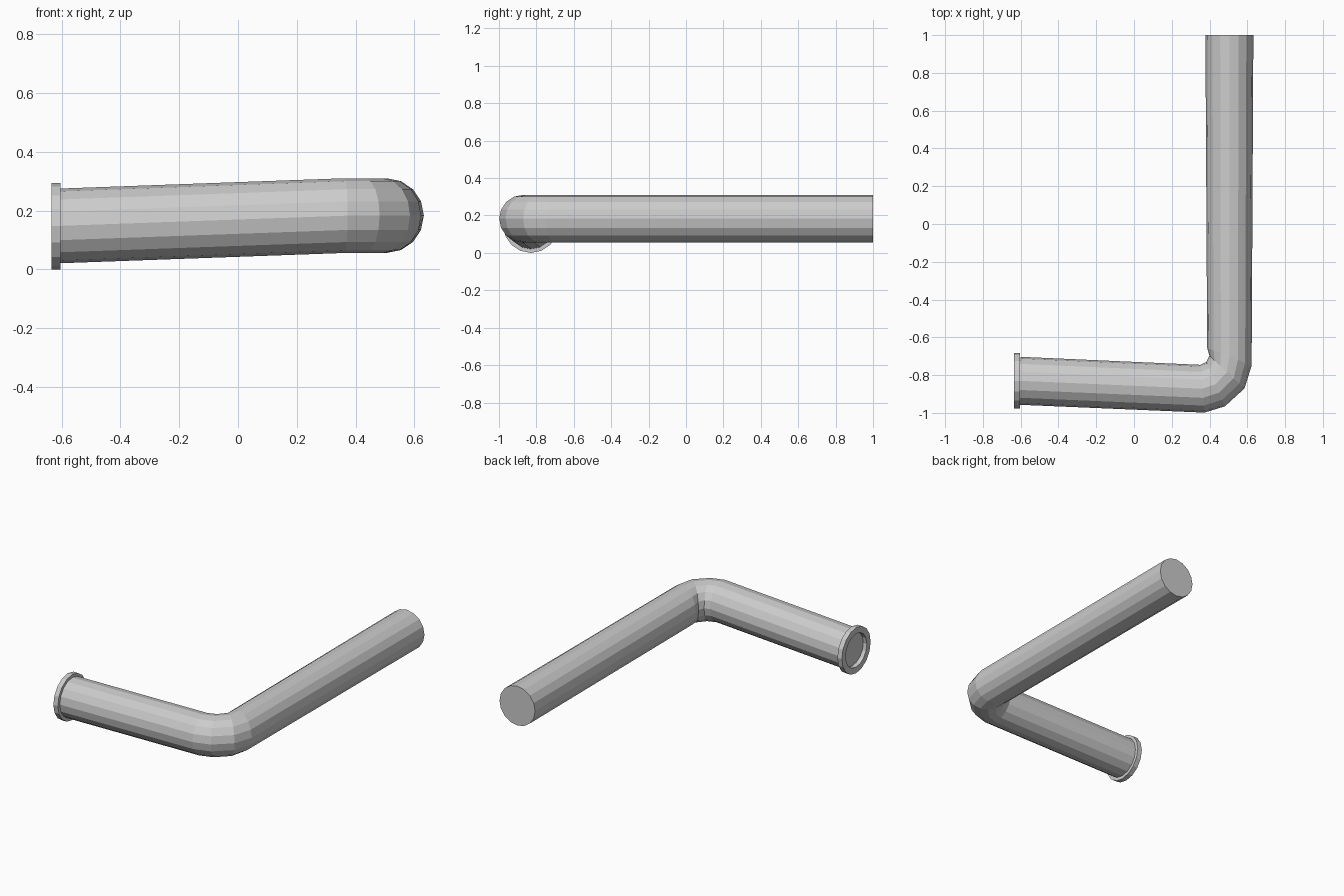
import bpy, bmesh, math
from mathutils import Vector

if "Cube" in bpy.data.objects:
    bpy.data.objects.remove(bpy.data.objects["Cube"])

SIDES = 16


def make_object(name, bm):
    bmesh.ops.recalc_face_normals(bm, faces=bm.faces)
    mesh = bpy.data.meshes.new(name)
    bm.to_mesh(mesh)
    bm.free()
    obj = bpy.data.objects.new(name, mesh)
    bpy.context.collection.objects.link(obj)
    return obj


def ring(bm, center, angle, radius):
    # upright ring whose horizontal axis is turned by angle from -y towards +x
    a = math.radians(angle)
    side = Vector((math.sin(a), -math.cos(a), 0))
    up = Vector((0, 0, 1))
    return [bm.verts.new(Vector(center) + radius * (math.cos(t) * side + math.sin(t) * up))
            for t in (2 * math.pi * i / SIDES for i in range(SIDES))]


def bridge(bm, a, b):
    for i in range(SIDES):
        j = (i + 1) % SIDES
        bm.faces.new((a[i], a[j], b[j], b[i]))


# Bent pipe: short sloping arm, tight elbow, long level arm
stations = [
    ((-0.606, -0.83, 0.148), -2),
    ((0.362, -0.872, 0.183), 5),
    ((0.432, -0.848, 0.183), 23),
    ((0.492, -0.784, 0.183), 47),
    ((0.505, -0.702, 0.183), 68),
    ((0.505, 1.0, 0.183), 90),
]
bm = bmesh.new()
rings = [ring(bm, c, a, 0.127) for c, a in stations]
for a, b in zip(rings, rings[1:]):
    bridge(bm, a, b)
bm.faces.new(rings[0])
bm.faces.new(rings[-1])
make_object("bent_pipe", bm)

# End collar: flat ring with an open centre around the short arm's mouth
bm = bmesh.new()
profile = [(-0.635, 0.147), (-0.603, 0.147), (-0.603, 0.108), (-0.635, 0.108)]
loops = [ring(bm, (x, -0.83, 0.147), 0, r) for x, r in profile]
for a, b in zip(loops, loops[1:] + loops[:1]):
    bridge(bm, a, b)
make_object("end_collar", bm)
